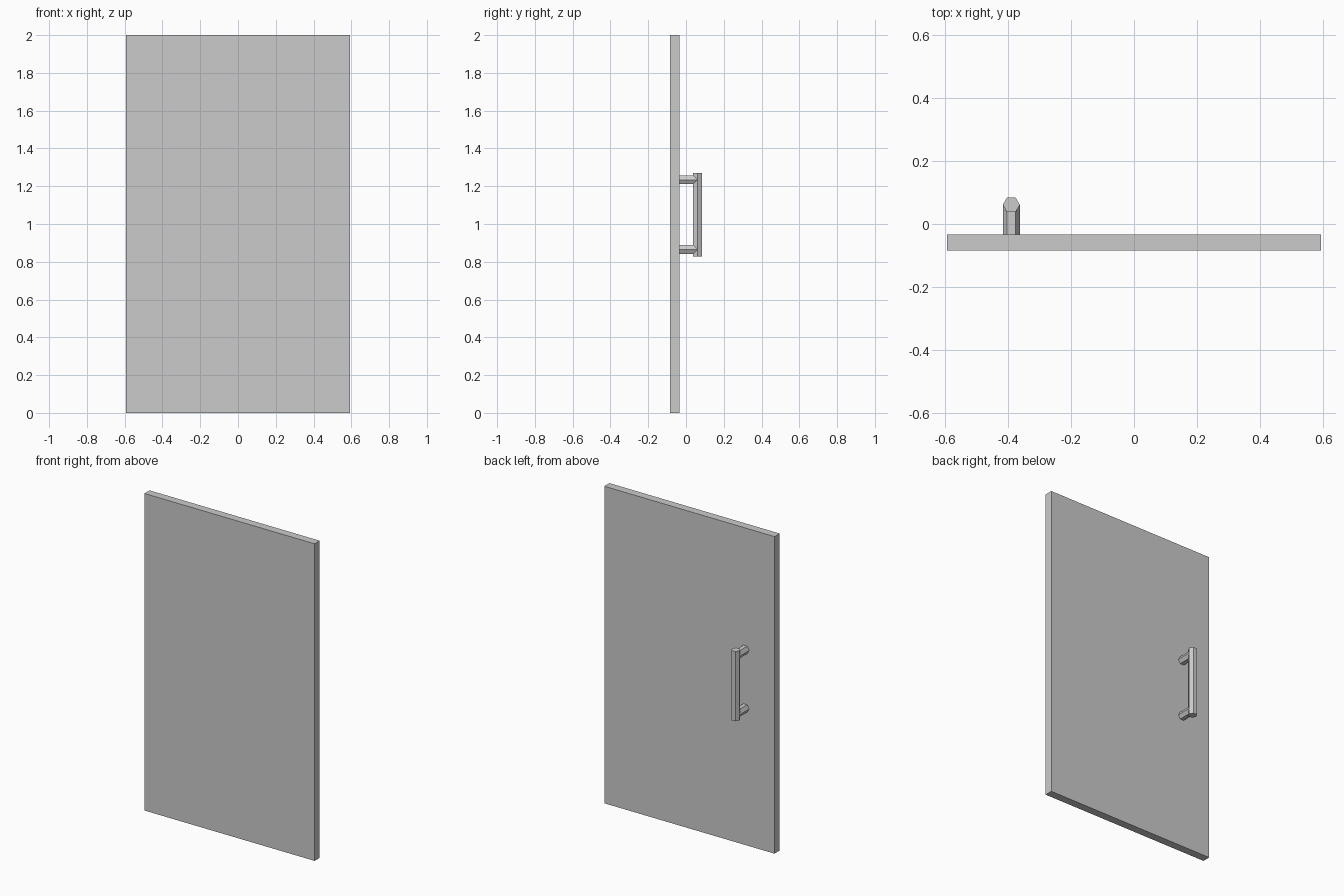
import bpy
from math import pi

if "Cube" in bpy.data.objects:
    bpy.data.objects.remove(bpy.data.objects["Cube"])

BACK = -0.034                       # handle-side face of the panel
HX, HY, R = -0.39, 0.061, 0.027     # handle axis and hexagon radius


def hex_rod(name, length, loc, rot):
    bpy.ops.mesh.primitive_cylinder_add(
        vertices=6, radius=R, depth=length, location=loc, rotation=rot)
    bpy.context.object.name = name


# Door panel
bpy.ops.mesh.primitive_cube_add(size=1, location=(0, BACK - 0.0255, 1))
panel = bpy.context.object
panel.name = "door_panel"
panel.scale = (1.188, 0.051, 2)

# Vertical hexagonal grip, pointing its corners along x
hex_rod("handle_grip", 0.44, (HX, HY, 1.049), (0, 0, pi / 2))

# Two hexagonal posts joining the grip to the panel
for name, z in (("lower_handle_post", 0.865), ("upper_handle_post", 1.234)):
    hex_rod(name, HY - BACK, (HX, (HY + BACK) / 2, z), (pi / 2, pi / 2, 0))
